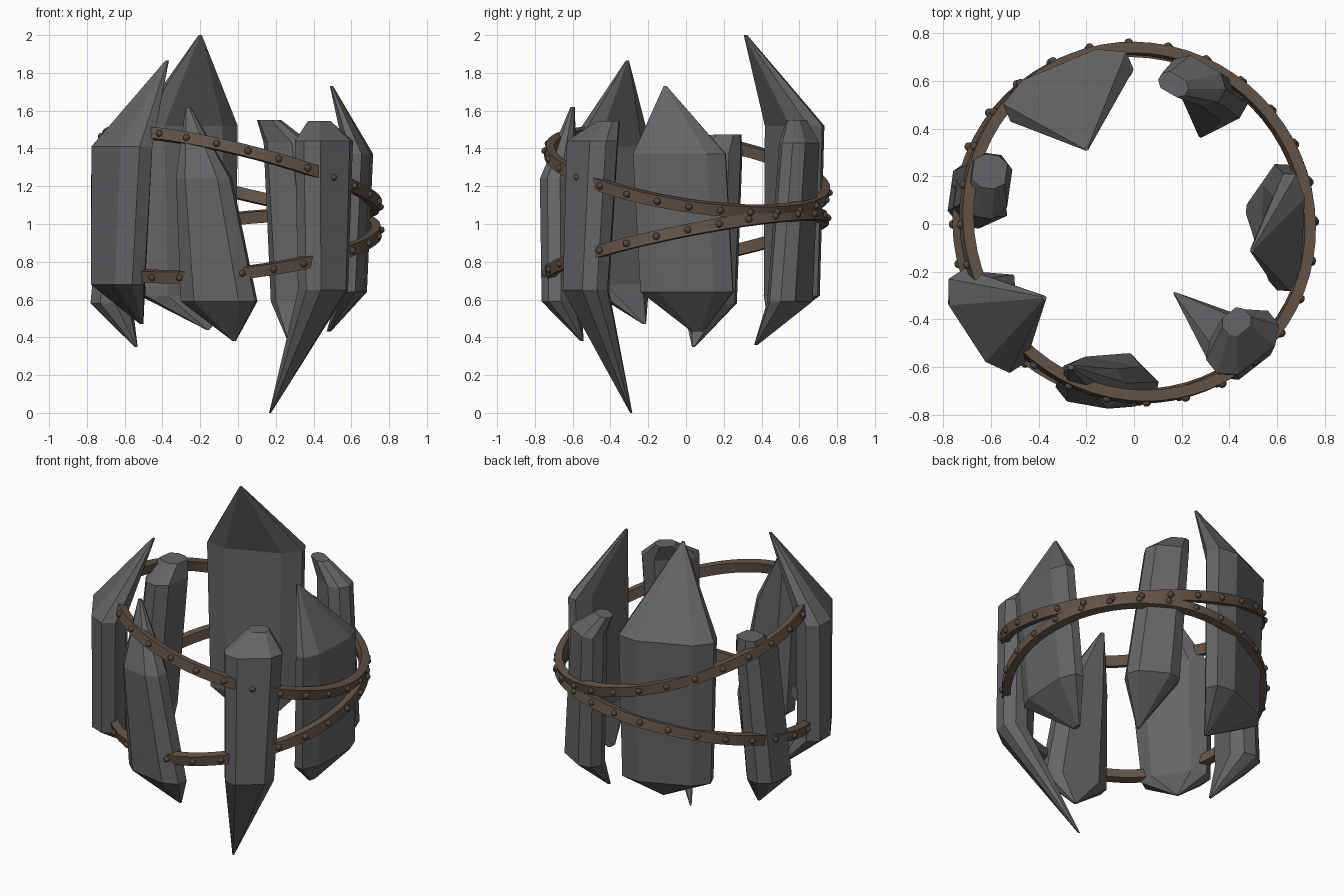
import bpy, bmesh
from math import radians, sin, cos, tau
from mathutils import Vector, Matrix

cube = bpy.data.objects.get("Cube")
if cube:
    bpy.data.objects.remove(cube, do_unlink=True)


def material(name, rgb):
    m = bpy.data.materials.new(name)
    m.use_nodes = True
    m.diffuse_color = (*rgb, 1)
    m.node_tree.nodes["Principled BSDF"].inputs["Base Color"].default_value = (*rgb, 1)
    return m


STONE = material("grey_stone", (0.13, 0.13, 0.135))
BAND = material("brown_metal", (0.125, 0.088, 0.064))
RIVET = material("dark_brown_rivet", (0.085, 0.062, 0.046))


def finish(name, bm, mat):
    bmesh.ops.recalc_face_normals(bm, faces=bm.faces)
    mesh = bpy.data.meshes.new(name)
    bm.to_mesh(mesh)
    bm.free()
    mesh.materials.append(mat)
    ob = bpy.data.objects.new(name, mesh)
    bpy.context.collection.objects.link(ob)
    return ob


def loft(bm, loops, closed=False):
    """Bridge successive vertex loops, capping the ends unless closed."""
    rows = [[bm.verts.new(p) for p in loop] for loop in loops]
    n = len(rows[0])
    pairs = list(zip(rows, rows[1:]))
    if closed:
        pairs.append((rows[-1], rows[0]))
    else:
        bm.faces.new(rows[0])
        bm.faces.new(rows[-1])
    for a, b in pairs:
        for i in range(n):
            j = (i + 1) % n
            bm.faces.new((a[i], a[j], b[j], b[i]))


# Stone shards: chamfered slabs facing outwards, with bent points
SECTION = [(1, 0.4), (0.6, 1), (-0.6, 1), (-1, 0.4),
           (-1, -0.4), (-0.6, -1), (0.6, -1), (1, -0.4)]


def shard(name, azimuth, rings):
    """Each ring is x, y, z, half width along the band, half depth."""
    a = radians(azimuth)
    out, side = Vector((cos(a), sin(a), 0)), Vector((-sin(a), cos(a), 0))
    bm = bmesh.new()
    loft(bm, [[Vector((x, y, z)) + side * u * w + out * v * d for u, v in SECTION]
              for x, y, z, w, d in rings])
    finish(name, bm, STONE)


POINT = (0.008, 0.008)
shard("back_right_tall_shard", 113, [
    (-0.16, 0.45, 0.44, *POINT), (-0.265, 0.56, 0.62, 0.26, 0.095),
    (-0.275, 0.575, 1.52, 0.28, 0.1), (-0.2, 0.315, 2.0, *POINT)])
shard("back_left_shard", 60, [
    (0.28, 0.37, 0.36, *POINT), (0.325, 0.55, 0.59, 0.155, 0.085),
    (0.26, 0.6, 1.43, 0.125, 0.08), (0.165, 0.585, 1.55, 0.065, 0.04)])
shard("left_shard", -3, [
    (0.48, 0.06, 0.43, 0.03, 0.01), (0.605, 0.005, 0.64, 0.245, 0.07),
    (0.64, -0.035, 1.37, 0.245, 0.068), (0.495, -0.11, 1.73, *POINT)])
shard("front_left_long_shard", -52, [
    (0.17, -0.29, 0, 0.005, 0.005), (0.45, -0.53, 0.65, 0.14, 0.09),
    (0.455, -0.495, 1.44, 0.165, 0.095), (0.43, -0.41, 1.545, 0.06, 0.05)])
shard("front_shard", -100, [
    (-0.02, -0.55, 0.38, *POINT), (-0.1, -0.66, 0.59, 0.2, 0.085),
    (-0.18, -0.675, 1.24, 0.145, 0.085), (-0.265, -0.6, 1.62, 0.012, 0.01)])
shard("front_right_shard", 213, [
    (-0.51, -0.22, 0.47, *POINT), (-0.635, -0.38, 0.68, 0.195, 0.095),
    (-0.615, -0.405, 1.41, 0.235, 0.1), (-0.375, -0.31, 1.865, *POINT)])
shard("right_shard", 172, [
    (-0.54, 0.04, 0.35, *POINT), (-0.67, 0.125, 0.58, 0.14, 0.1),
    (-0.61, 0.16, 1.38, 0.135, 0.09), (-0.605, 0.22, 1.475, 0.07, 0.07)])


# Tilted hoops with evenly spaced rivets
def hoop(name, centre, slope_x, slope_y, first_rivet):
    normal = Vector((-slope_x, -slope_y, 1))
    tilt = Vector((0, 0, 1)).rotation_difference(normal).to_matrix().to_4x4()
    place = Matrix.Translation(centre) @ tilt
    inner, outer, half = 0.715, 0.762, 0.031
    profile = [(inner, -half), (outer, -half), (outer, half), (inner, half)]

    bm = bmesh.new()
    steps = 64
    loft(bm, [[place @ Vector((r * cos(tau * i / steps), r * sin(tau * i / steps), z))
               for r, z in profile] for i in range(steps)], closed=True)
    band = finish(name + "_band", bm, BAND)

    bm = bmesh.new()
    count = 28
    for i in range(count):
        a = radians(first_rivet) + tau * i / count
        spot = Vector((outer * cos(a), outer * sin(a), 0))
        bmesh.ops.create_icosphere(bm, subdivisions=2, radius=0.019,
                                   matrix=place @ Matrix.Translation(spot))
    rivets = finish(name + "_rivets", bm, RIVET)

    for ob in (band, rivets):
        bpy.ops.object.select_all(action="DESELECT")
        ob.select_set(True)
        bpy.context.view_layer.objects.active = ob
        bpy.ops.object.shade_smooth_by_angle(angle=radians(40))


hoop("upper_hoop", (0.015, 0.006, 1.277), -0.25, -0.16, -88.2)
hoop("lower_hoop", (0, 0.004, 0.885), 0.11, 0.2, -89)
